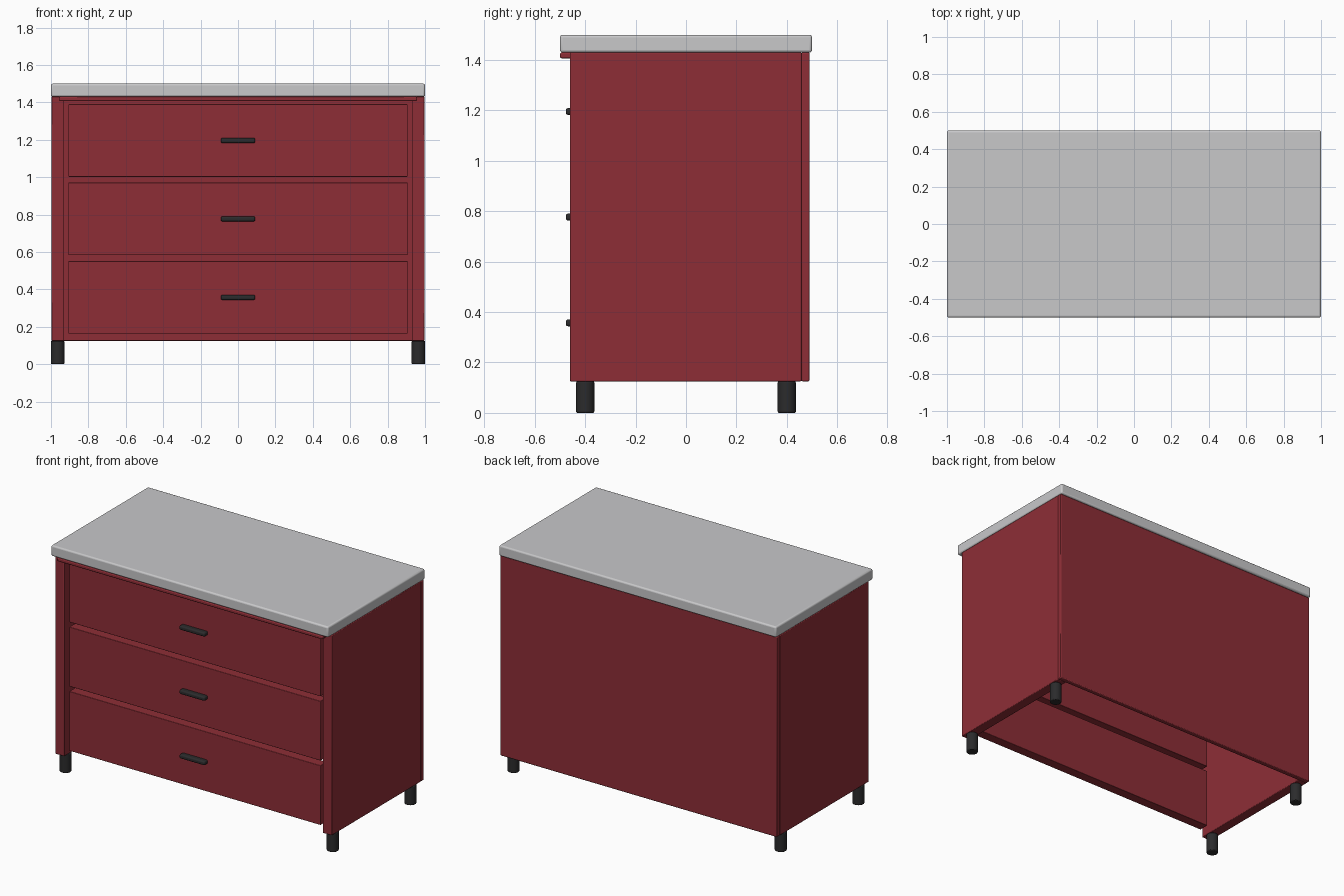
import bpy, math

if "Cube" in bpy.data.objects:
    bpy.data.objects.remove(bpy.data.objects["Cube"])


def material(name, rgb):
    m = bpy.data.materials.new(name)
    m.diffuse_color = (*rgb, 1)
    m.use_nodes = True
    m.node_tree.nodes["Principled BSDF"].inputs["Base Color"].default_value = m.diffuse_color
    return m


RED = material("dark red", (0.27, 0.027, 0.037))
GREY = material("light grey", (0.58, 0.58, 0.59))
BLACK = material("black", (0.024, 0.024, 0.025))


def finish(name, mat, bevel, segments):
    ob = bpy.context.object
    ob.name = name
    ob.data.materials.append(mat)
    mod = ob.modifiers.new("rounded edges", 'BEVEL')
    mod.width = bevel
    mod.segments = segments
    mod.limit_method = 'ANGLE'
    bpy.ops.object.shade_smooth_by_angle(angle=math.radians(35))
    return ob


def box(name, x, y, z, mat, bevel=0.004, segments=2):
    """Rounded box from (min, max) ranges."""
    bpy.ops.mesh.primitive_cube_add(
        size=1, location=[(a + b) / 2 for a, b in (x, y, z)])
    bpy.context.object.scale = [b - a for a, b in (x, y, z)]
    bpy.ops.object.transform_apply(location=False, rotation=False, scale=True)
    return finish(name, mat, bevel, segments)


BASE, TOP = 0.125, 1.43

# worktop and the thin front rail below it
box("worktop", (-1, 1), (-0.5, 0.5), (TOP, 1.5), GREY, 0.01, 3)
box("front_rail", (-0.958, 0.958), (-0.5, -0.42), (1.407, TOP), RED, 0.006)

# carcass, open at the bottom
box("back_panel", (-0.998, 0.998), (0.458, 0.49), (BASE, TOP), RED, 0.005)
for side, s in (("left", -1), ("right", 1)):
    box(side + "_side_panel", sorted((s * 0.932, s * 0.998)),
        (-0.46, 0.458), (BASE, TOP), RED)

# recessed drawer fronts with a handle on each
for i, z in enumerate((0.357, 0.777, 1.196)):
    box(f"drawer_front_{i + 1}", (-0.907, 0.907), (-0.445, -0.38),
        (z - 0.194, z + 0.194), RED, 0.003)
    box(f"handle_{i + 1}", (-0.092, 0.092), (-0.477, -0.435),
        (z - 0.0135, z + 0.0135), BLACK, 0.009, 3)

# round feet
for x in (-0.964, 0.964):
    for y in (-0.4, 0.4):
        bpy.ops.mesh.primitive_cylinder_add(
            vertices=32, radius=0.036, depth=BASE, location=(x, y, BASE / 2))
        finish("foot", BLACK, 0.005, 2)
